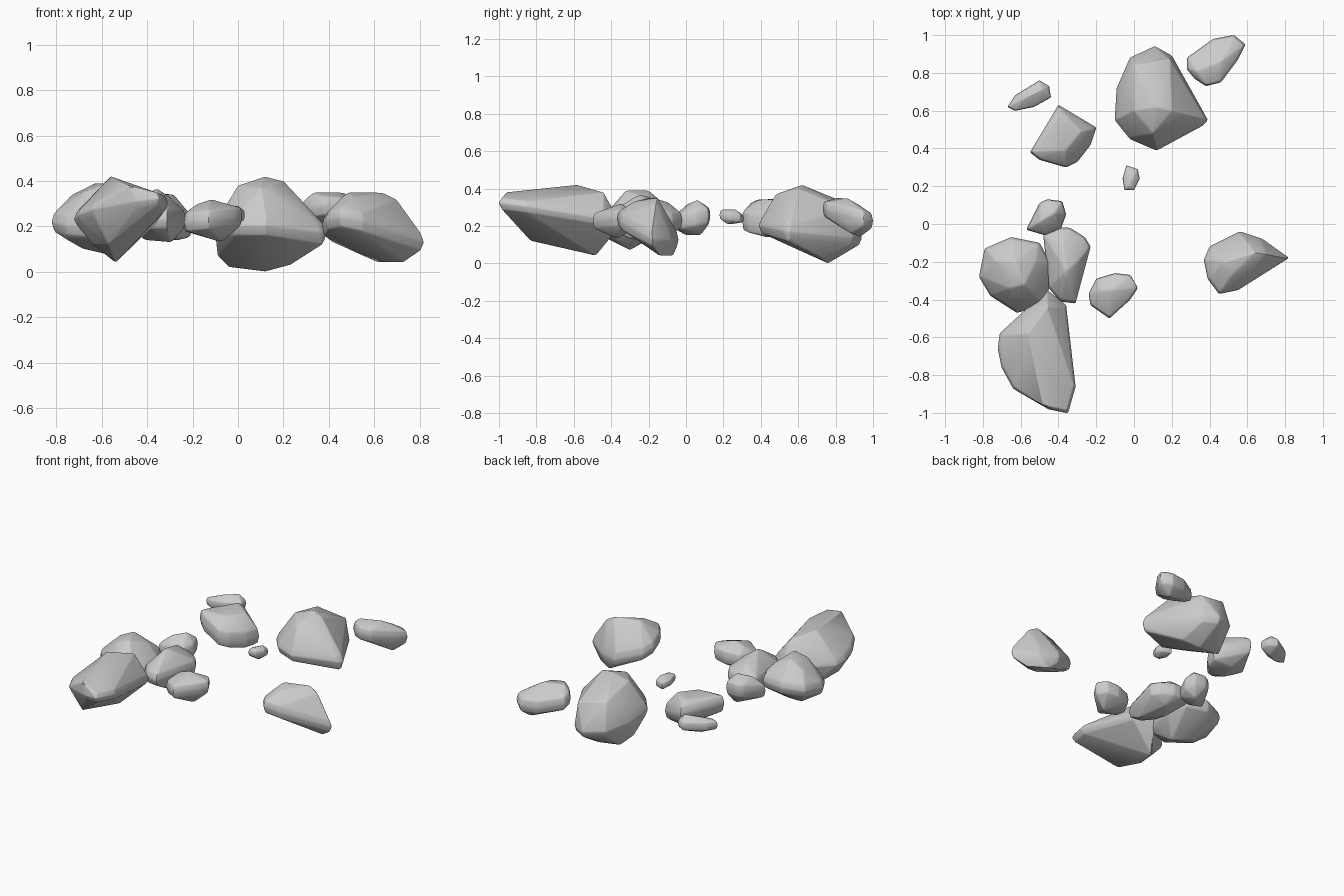
import bpy
import bmesh
import math

old_cube = bpy.data.objects.get("Cube")
if old_cube:
    bpy.data.objects.remove(old_cube, do_unlink=True)

# One plain stone colour for every rock
stone = bpy.data.materials.new("grey_stone")
stone.use_nodes = True
stone_colour = (.6, .6, .6, 1)
stone.diffuse_color = stone_colour
stone.node_tree.nodes["Principled BSDF"].inputs["Base Color"].default_value = stone_colour


def rock(name, girdle, middle, crown, keel, lean=(0, 0), band=.04, chip=.008):
    """Chipped boulder: a girdle band on a leaning plane, with crown and keel points."""
    count = len(girdle)
    centre_x = sum(x for x, y in girdle) / count
    centre_y = sum(y for x, y in girdle) / count
    bm = bmesh.new()
    # Widest outline, with a slightly smaller ring above and below it
    for scale, rise in ((1.01, 0), (.95, band), (.95, -band)):
        for x, y in girdle:
            dx, dy = scale * (x - centre_x), scale * (y - centre_y)
            height = middle + rise + lean[0] * dx + lean[1] * dy
            bm.verts.new((centre_x + dx, centre_y + dy, height))
    for point in crown + keel:
        bm.verts.new(point)

    # Wrap the points, then merge nearly flat facets
    hull = bmesh.ops.convex_hull(bm, input=bm.verts[:])
    loose = set(hull["geom_interior"] + hull["geom_unused"])
    bmesh.ops.delete(bm, geom=[v for v in loose if isinstance(v, bmesh.types.BMVert)], context="VERTS")
    bmesh.ops.dissolve_limit(bm, angle_limit=math.radians(5), verts=bm.verts[:], edges=bm.edges[:])
    bmesh.ops.recalc_face_normals(bm, faces=bm.faces[:])

    mesh = bpy.data.meshes.new(name)
    bm.to_mesh(mesh)
    bm.free()
    mesh.materials.append(stone)
    obj = bpy.data.objects.new(name, mesh)
    bpy.context.collection.objects.link(obj)

    # Worn edges
    worn = obj.modifiers.new("worn_edges", "BEVEL")
    worn.width = chip
    worn.segments = 2
    worn.limit_method = "ANGLE"
    worn.angle_limit = math.radians(15)
    bpy.ops.object.select_all(action="DESELECT")
    obj.select_set(True)
    bpy.context.view_layer.objects.active = obj
    bpy.ops.object.modifier_apply(modifier=worn.name)
    bpy.ops.object.shade_smooth_by_angle(angle=math.radians(35))
    return obj


# Cluster at the front
rock("long_boulder",
     [(-.46, -.35), (-.36, -.43), (-.35, -.58), (-.33, -.68), (-.31, -.86), (-.35, -1),
      (-.45, -.98), (-.64, -.87), (-.7, -.76), (-.72, -.66), (-.71, -.58), (-.54, -.43)],
     .26, crown=[(-.56, -.58, .42), (-.48, -.96, .38), (-.46, -.44, .38)],
     keel=[(-.57, -.83, .12), (-.54, -.48, .04), (-.64, -.7, .12)],
     lean=(.1, -.15), band=.03)
rock("round_boulder",
     [(-.65, -.07), (-.5, -.1), (-.44, -.21), (-.45, -.34), (-.48, -.43), (-.62, -.47),
      (-.76, -.38), (-.82, -.28), (-.79, -.13)],
     .22, crown=[(-.63, -.2, .39), (-.58, -.32, .39), (-.66, -.34, .36), (-.52, -.2, .34), (-.73, -.2, .34)],
     keel=[(-.68, -.25, .1), (-.55, -.3, .07), (-.75, -.34, .14)], lean=(0, .15))
rock("upright_slab",
     [(-.4, -.02), (-.34, -.02), (-.26, -.07), (-.23, -.12), (-.27, -.28), (-.31, -.42),
      (-.39, -.41), (-.45, -.34), (-.47, -.16), (-.48, -.06)],
     .23, crown=[(-.38, -.1, .33), (-.36, -.25, .37), (-.3, -.2, .33)],
     keel=[(-.41, -.2, .14), (-.29, -.3, .13), (-.33, -.1, .14)])
rock("small_rear_stone",
     [(-.57, -.03), (-.5, .11), (-.46, .13), (-.38, .12), (-.36, .05), (-.39, -.03), (-.47, -.06)],
     .24, crown=[(-.42, .06, .34), (-.5, .01, .32)],
     keel=[(-.47, 0, .15), (-.42, .08, .15)], lean=(0, .2))
rock("small_front_stone",
     [(-.24, -.37), (-.2, -.29), (-.1, -.26), (-.02, -.27), (.02, -.34), (-.02, -.4),
      (-.13, -.5), (-.23, -.43)],
     .23, crown=[(-.12, -.35, .32), (-.18, -.35, .3), (.01, -.32, .28)],
     keel=[(-.07, -.37, .13), (-.16, -.4, .16)], lean=(.1, 0))

# Lone boulder to the side
rock("wedge_boulder",
     [(.37, -.19), (.4, -.12), (.56, -.04), (.68, -.08), (.82, -.18), (.67, -.25),
      (.55, -.35), (.45, -.37), (.39, -.29)],
     .18, crown=[(.48, -.2, .35), (.51, -.28, .33), (.64, -.15, .35), (.7, -.16, .32)],
     keel=[(.73, -.14, .04), (.62, -.07, .04)], lean=(-.15, -.3))

# Rocks at the back
rock("great_boulder",
     [(-.1, .55), (-.09, .72), (-.02, .88), (.11, .94), (.2, .89), (.28, .74),
      (.39, .55), (.36, .52), (.12, .39), (-.02, .45)],
     .17, crown=[(0, .6, .38), (.12, .62, .42), (.2, .6, .4), (0, .84, .33), (.19, .87, .29), (.1, .48, .37)],
     keel=[(-.04, .75, .02), (.12, .76, 0), (.23, .73, .03), (-.09, .68, .07), (.37, .54, .12)],
     lean=(-.05, -.12))
rock("flat_corner_stone",
     [(.28, .82), (.28, .88), (.42, .98), (.53, 1), (.59, .95), (.55, .87),
      (.46, .75), (.38, .73), (.32, .77)],
     .26, crown=[(.33, .81, .35), (.46, .86, .35), (.5, .93, .31)],
     keel=[(.5, .93, .14), (.53, .88, .16)], lean=(0, -.25))
rock("block_boulder",
     [(-.55, .38), (-.4, .63), (-.2, .51), (-.23, .42), (-.3, .33), (-.36, .3), (-.5, .34)],
     .24, crown=[(-.4, .57, .35), (-.5, .4, .34), (-.36, .39, .34), (-.28, .49, .34)],
     keel=[(-.4, .38, .16), (-.26, .43, .14), (-.34, .52, .14)], lean=(-.3, .1), band=.05)
rock("thin_stone",
     [(-.67, .62), (-.63, .68), (-.5, .76), (-.45, .73), (-.44, .67), (-.53, .62), (-.63, .6)],
     .27, crown=[(-.57, .67, .32), (-.49, .71, .33)],
     keel=[(-.57, .65, .21), (-.5, .68, .21)], band=.025, chip=.005)
rock("pebble",
     [(-.04, .31), (.02, .29), (.03, .24), (0, .18), (-.05, .18), (-.06, .24)],
     .25, crown=[(-.03, .2, .29), (0, .26, .29)],
     keel=[(-.02, .25, .21), (0, .22, .21)], lean=(0, -.15), band=.02, chip=.004)
